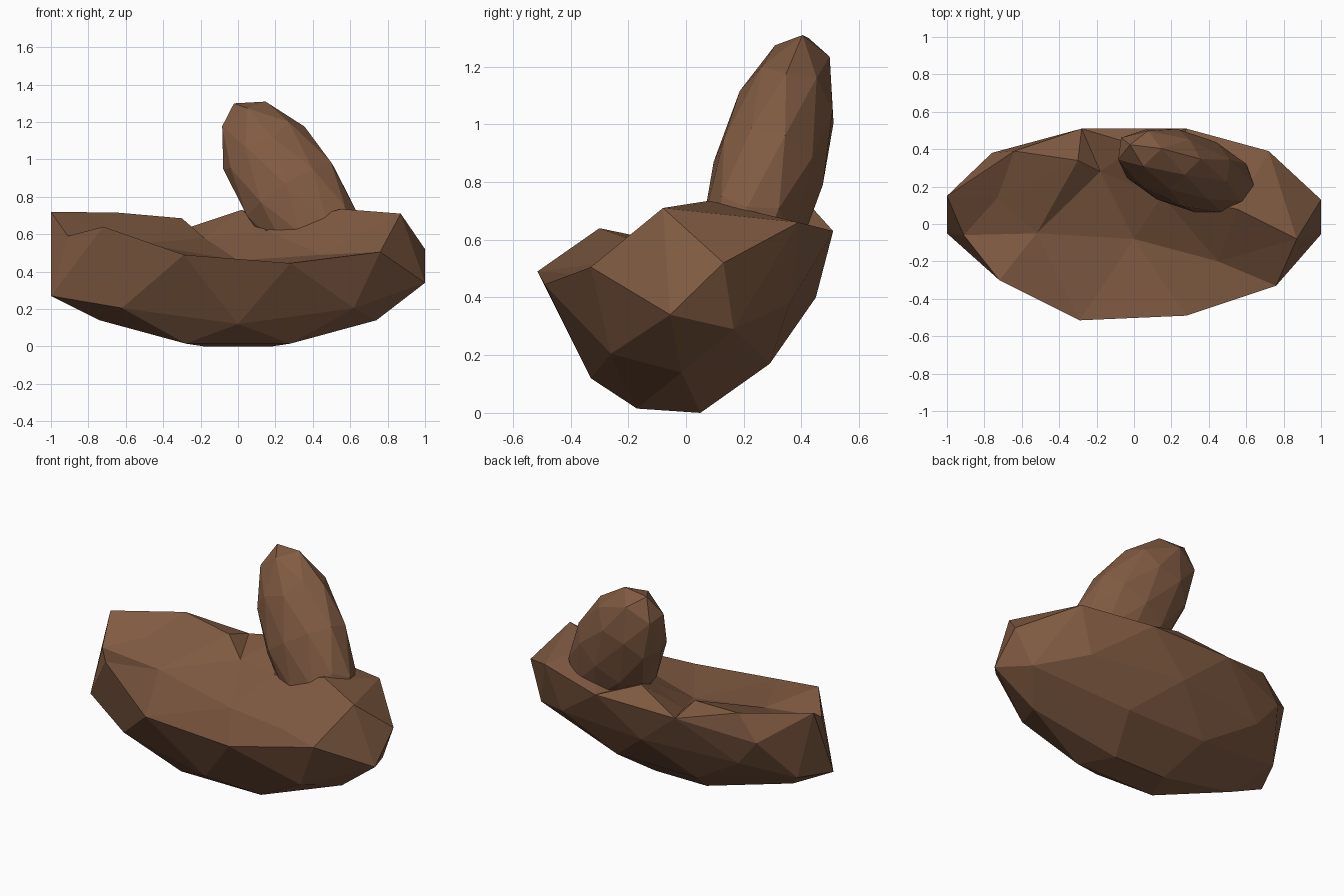
import bpy, bmesh
from mathutils import Vector, Matrix
from mathutils.geometry import delaunay_2d_cdt

if "Cube" in bpy.data.objects:
    bpy.data.objects.remove(bpy.data.objects["Cube"])

brown = bpy.data.materials.new("brown")
brown.diffuse_color = (0.22, 0.105, 0.055, 1)
brown.use_nodes = True
brown.node_tree.nodes["Principled BSDF"].inputs["Base Color"].default_value = brown.diffuse_color


def finish(bm, name):
    bmesh.ops.recalc_face_normals(bm, faces=bm.faces)
    mesh = bpy.data.meshes.new(name)
    bm.to_mesh(mesh)
    bm.free()
    mesh.materials.append(brown)
    obj = bpy.data.objects.new(name, mesh)
    bpy.context.collection.objects.link(obj)
    return obj


# Base: convex faceted shell below a rim, closed by a dished top
rim = [(-1, .15, .72), (-.91, -.06, .59), (-.72, -.30, .64), (-.29, -.515, .49),
       (.28, -.49, .445), (.76, -.33, .505), (.87, -.08, .71), (.72, .39, .66),
       (.28, .51, .63), (-.28, .51, .63), (-.64, .39, .715)]
lower = [(1, .13, .52), (1, -.055, .34), (.9, .165, .29), (-1, -.05, .27),
         (-.9, .17, .29), (0, -.33, .12), (0, .45, .40), (-.76, .38, .55)]
for s in (-1, 1):
    lower += [(s * .62, -.26, .205), (s * .28, -.17, .015), (s * .74, -.015, .14),
              (s * .18, .05, 0), (s * .28, .29, .17), (s * .62, .36, .38)]
dish = [(0, -.08, .46), (-.52, -.05, .55), (.45, -.2, .49), (-.18, .28, .58),
        (-.73, .14, .63), (.55, .08, .735), (-.3, .34, .685), (.02, .42, .73),
        (.15, .15, .62)]

bm = bmesh.new()
rim_verts = [bm.verts.new(p) for p in rim]
for p in lower:
    bm.verts.new(p)
bmesh.ops.convex_hull(bm, input=bm.verts[:])
rim_set = set(rim_verts)
bmesh.ops.delete(bm, geom=[f for f in bm.faces if all(v in rim_set for v in f.verts)],
                 context='FACES')

# Dished top surface
points = rim + dish
n = len(rim)
_, _, tris, origin, _, _ = delaunay_2d_cdt(
    [Vector(p[:2]) for p in points], [(i, (i + 1) % n) for i in range(n)], [], 1, 1e-5)
top = [bm.verts.new(p) for p in points]
for t in tris:
    bm.faces.new([top[origin[i][0]] for i in t])
bmesh.ops.remove_doubles(bm, verts=bm.verts[:], dist=1e-4)
bmesh.ops.delete(bm, geom=[v for v in bm.verts if not v.link_faces], context='VERTS')
finish(bm, "rock_base")

# Leaning upright lobe sunk into the base
axis = Vector((-.52, .24, .81)).normalized()
depth = (Vector((0, 1, 0)) - axis * axis.y).normalized()
side = depth.cross(axis)
frame = Matrix((side, depth, axis)).transposed().to_4x4()
bm = bmesh.new()
bmesh.ops.create_icosphere(bm, subdivisions=2, radius=1,
                           matrix=Matrix.Translation((.28, .285, .83)) @ frame
                           @ Matrix.Diagonal((.28, .195, .575, 1)))
finish(bm, "leaning_lobe")
